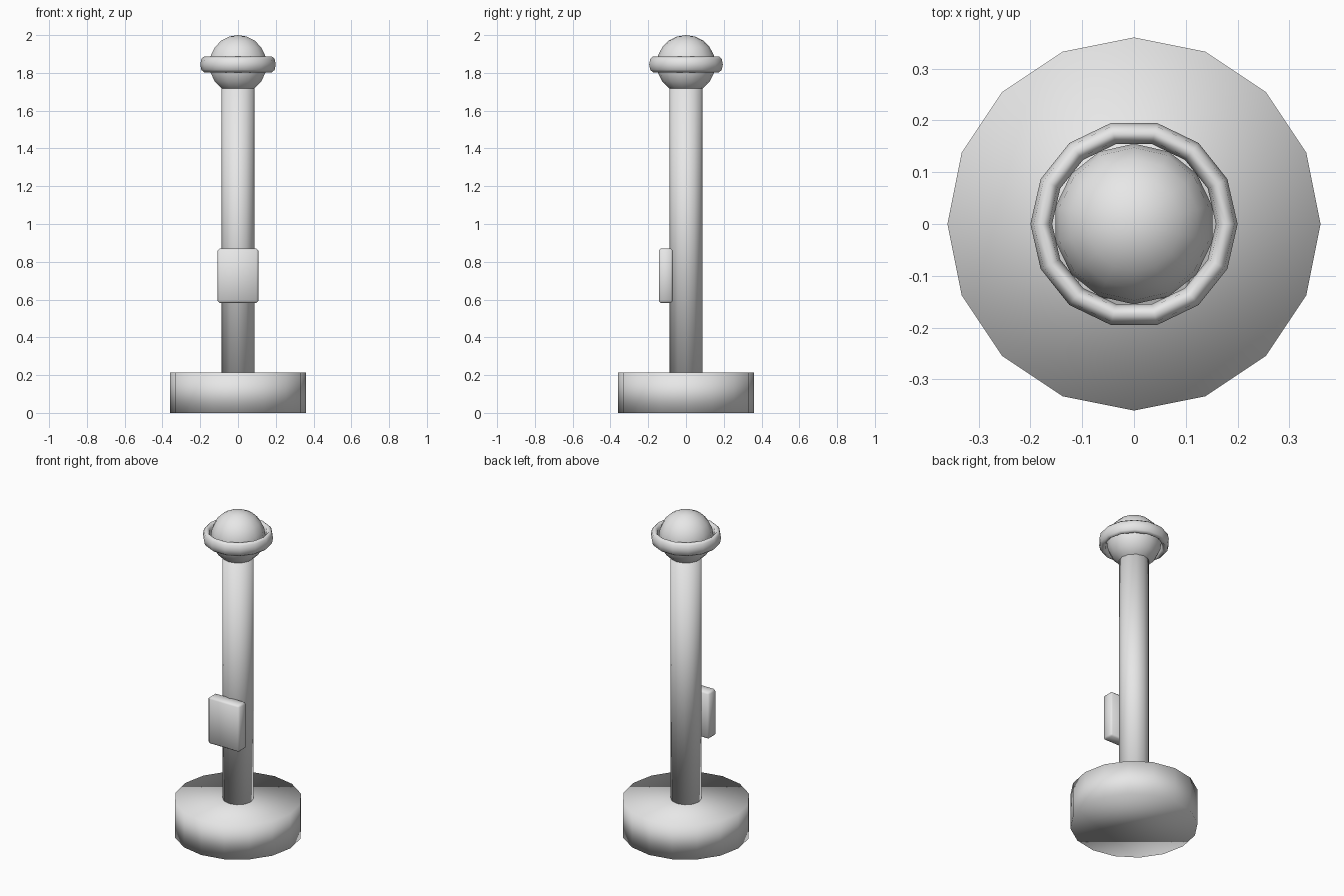
import bpy

if "Cube" in bpy.data.objects:
    bpy.data.objects.remove(bpy.data.objects["Cube"])

grey = bpy.data.materials.new("light_grey")
grey.diffuse_color = (0.8, 0.8, 0.8, 1)
grey.use_nodes = True
grey.node_tree.nodes["Principled BSDF"].inputs["Base Color"].default_value = grey.diffuse_color


def finish(name, scale=(1, 1, 1)):
    """Name, scale, colour and smooth the object just added."""
    ob = bpy.context.object
    ob.name = name
    ob.scale = scale
    bpy.ops.object.transform_apply(location=False, rotation=False, scale=True)
    ob.data.materials.append(grey)
    bpy.ops.object.shade_smooth()
    return ob


def cylinder(name, sides, radius, z0, z1):
    bpy.ops.mesh.primitive_cylinder_add(vertices=sides, radius=radius, depth=z1 - z0,
                                        location=(0, 0, (z0 + z1) / 2))
    return finish(name)


# Heavy round base and slim pole
cylinder("base", 16, 0.36, 0.0, 0.215)
cylinder("pole", 12, 0.087, 0.205, 1.75)

# Ball on top
bpy.ops.mesh.primitive_uv_sphere_add(segments=14, ring_count=10, radius=0.155,
                                     location=(0, 0, 1.845))
finish("ball")

# Tall oval-section ring around the ball
bpy.ops.mesh.primitive_torus_add(major_segments=14, minor_segments=8, major_radius=0.179,
                                 minor_radius=0.021, location=(0, 0, 1.845))
finish("ring", (1, 1, 2))

# Small bevelled box on the front of the pole
bpy.ops.mesh.primitive_cube_add(size=1, location=(0, -0.107, 0.726))
box = finish("front_box", (0.215, 0.074, 0.288))
bevel = box.modifiers.new("bevel", "BEVEL")
bevel.width = 0.01
bevel.segments = 1
